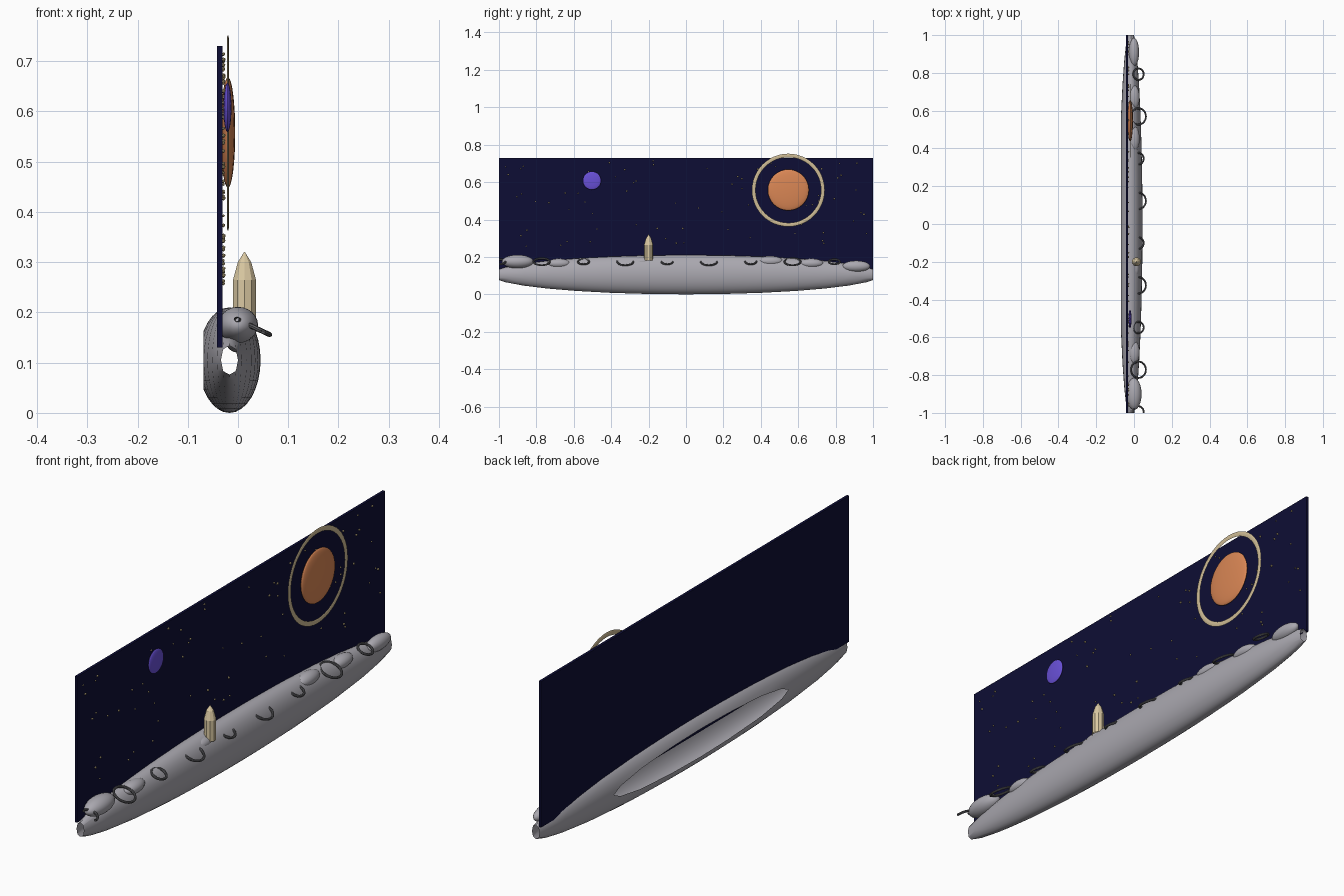
import bpy, bmesh, math, random
from mathutils import Matrix, Vector

old = bpy.data.objects.get("Cube")
if old:
    bpy.data.objects.remove(old, do_unlink=True)


def material(name, r, g, b):
    m = bpy.data.materials.new(name)
    m.use_nodes = True
    m.diffuse_color = (r, g, b, 1)
    node = next(n for n in m.node_tree.nodes if n.type == "BSDF_PRINCIPLED")
    node.inputs["Base Color"].default_value = (r, g, b, 1)
    return m


dust = material("dust grey", 0.40, 0.39, 0.43)
rim = material("dark rim grey", 0.11, 0.11, 0.12)
night = material("night blue", 0.004, 0.004, 0.035)
orange = material("planet orange", 0.70, 0.24, 0.09)
violet = material("moon violet", 0.14, 0.08, 0.68)
sand = material("ring sand", 0.62, 0.50, 0.30)
cream = material("tower cream", 0.70, 0.58, 0.36)
gold = material("star gold", 0.62, 0.50, 0.25)


def finish(name, bm, mat, smooth=True):
    me = bpy.data.meshes.new(name)
    bm.to_mesh(me)
    bm.free()
    me.materials.append(mat)
    ob = bpy.data.objects.new(name, me)
    bpy.context.collection.objects.link(ob)
    if smooth:
        bpy.ops.object.select_all(action="DESELECT")
        ob.select_set(True)
        bpy.context.view_layer.objects.active = ob
        bpy.ops.object.shade_smooth_by_angle(angle=math.radians(40))
    return ob


def trim(bm, point, normal):
    bmesh.ops.bisect_plane(bm, geom=bm.verts[:] + bm.edges[:] + bm.faces[:],
                           plane_co=point, plane_no=normal, clear_outer=True)


def ellipsoid(center, radii, u=32, v=16):
    bm = bmesh.new()
    mat = Matrix.Translation(center) @ Matrix.Diagonal((*radii, 1))
    bmesh.ops.create_uvsphere(bm, u_segments=u, v_segments=v, radius=1, matrix=mat)
    return bm


def torus(major, minor, matrix, around=40, sides=8):
    bm = bmesh.new()
    loops = []
    for i in range(around):
        turn = Matrix.Rotation(math.tau * i / around, 4, "Z")
        loops.append([bm.verts.new(matrix @ turn @ Vector((
            major + minor * math.cos(math.tau * j / sides), 0,
            minor * math.sin(math.tau * j / sides)))) for j in range(sides)])
    for i in range(around):
        a, b = loops[i], loops[(i + 1) % around]
        for j in range(sides):
            k = (j + 1) % sides
            bm.faces.new((a[j], b[j], b[k], a[k]))
    return bm


# Hollow ground shell, open at both ends and at the back
bm = ellipsoid((-0.017, 0, 0.105), (0.062, 1.045, 0.105))
for side in (-1, 1):
    trim(bm, (0, side, 0), (0, side, 0))
trim(bm, (-0.069, 0, 0), (-1, 0, 0))
finish("ground", bm, dust)

# Night sky panel
bm = bmesh.new()
bmesh.ops.create_cube(bm, size=1, matrix=Matrix.Translation((-0.0365, 0, 0.43))
                      @ Matrix.Diagonal((0.011, 2, 0.6, 1)))
finish("sky_panel", bm, night, False)

# Mounds along the ridge: y, z, half length, half height, half width
mounds = [(-0.9, 0.175, 0.085, 0.036, 0.04), (-0.68, 0.165, 0.063, 0.026, 0.03),
          (-0.23, 0.175, 0.06, 0.024, 0.028), (0.45, 0.177, 0.07, 0.028, 0.03),
          (0.67, 0.165, 0.065, 0.026, 0.03), (0.91, 0.15, 0.075, 0.03, 0.027)]
for n, (y, z, ly, lz, lx) in enumerate(mounds):
    finish(f"mound_{n}", ellipsoid((0, y, z), (lx, ly, lz), 24, 12), dust)

# Tilted crater rims, alternating small and large
tilt = Matrix.Rotation(math.radians(25), 4, "Y")
for n in range(9):
    y = -0.995 + n * 0.2235
    radius = 0.043 if n % 2 else 0.03
    bm = torus(radius, 0.005, Matrix.Translation((0.024, y, 0.174)) @ tilt)
    trim(bm, (0, -1, 0), (0, -1, 0))
    finish(f"crater_rim_{n}", bm, rim)

# Planet, its ring and the moon
finish("planet", ellipsoid((-0.02, 0.547, 0.558), (0.0145, 0.11, 0.11)), orange)
facing = (Matrix.Translation((-0.02, 0.547, 0.557)) @ Matrix.Diagonal((0.2, 1, 1, 1))
          @ Matrix.Rotation(math.pi / 2, 4, "Y"))
finish("planet_ring", torus(0.185, 0.01, facing, 48), sand)
finish("moon", ellipsoid((-0.021, -0.503, 0.608), (0.008, 0.049, 0.049)), violet)

# Faceted pointed tower
bm = bmesh.new()
profile = [(0.024, 0.18), (0.024, 0.265), (0.014, 0.3), (0.001, 0.32)]
for (r1, z1), (r2, z2) in zip(profile, profile[1:]):
    bmesh.ops.create_cone(bm, segments=10, radius1=r1, radius2=r2, depth=z2 - z1,
                          matrix=Matrix.Translation((0.013, -0.2, (z1 + z2) / 2)))
bmesh.ops.remove_doubles(bm, verts=bm.verts, dist=0.0001)
finish("tower", bm, cream, False)

# Small stars scattered over the sky
random.seed(4)
bm = bmesh.new()
for n in range(70):
    spot = (-0.029, random.uniform(-0.97, 0.97), random.uniform(0.23, 0.72))
    bmesh.ops.create_icosphere(bm, subdivisions=1, radius=random.uniform(0.003, 0.005),
                               matrix=Matrix.Translation(spot))
finish("stars", bm, gold, False)
